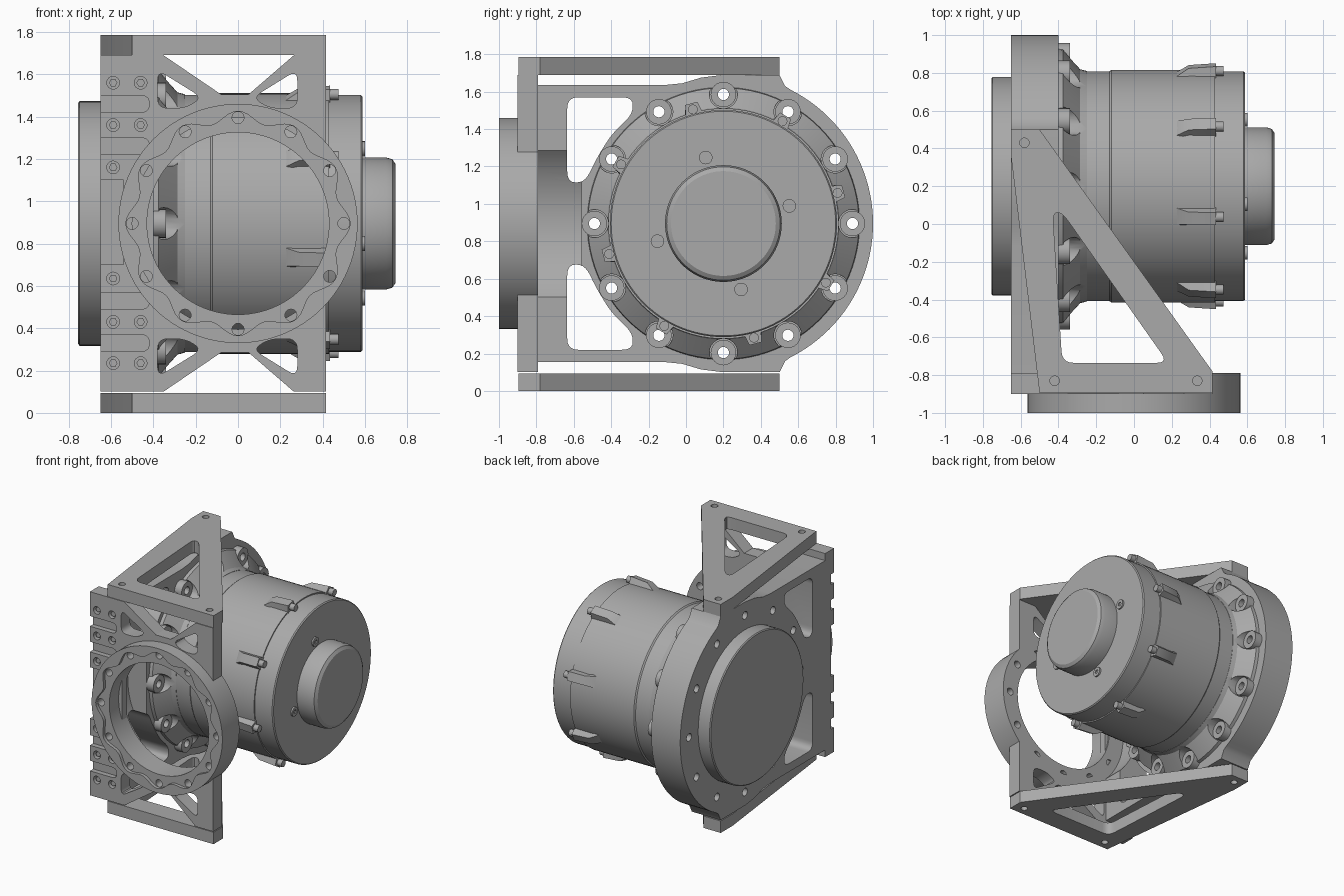
import bpy, bmesh
from math import sin, cos, pi, radians
from mathutils import Vector

cube = bpy.data.objects.get("Cube")
if cube:
    bpy.data.objects.remove(cube)

CY, CZ = 0.2, 0.895          # motor axis position
grey = bpy.data.materials.new("metal_grey")
grey.use_nodes = True
COLOUR = (0.4, 0.4, 0.4, 1)
grey.diffuse_color = COLOUR
grey.node_tree.nodes["Principled BSDF"].inputs["Base Color"].default_value = COLOUR


def circle(cx, cy, r, n=24, wave=0):
    """Circle points, optionally with twelve waves."""
    pts = []
    for i in range(n):
        a = 2 * pi * i / n
        rr = r + wave * cos(12 * a)
        pts.append((cx + rr * cos(a), cy + rr * sin(a)))
    return pts


def ring_of(cx, cy, r, count, start=0):
    return [(cx + r * cos(radians(start) + 2 * pi * i / count),
             cy + r * sin(radians(start) + 2 * pi * i / count)) for i in range(count)]


def rounded(pts, r, steps=5):
    """Polygon with its corners rounded off."""
    out = []
    for i, p in enumerate(pts):
        p, a, b = Vector(p), Vector(pts[i - 1]), Vector(pts[(i + 1) % len(pts)])
        s = p + (a - p).normalized() * min(r, (a - p).length * 0.45)
        e = p + (b - p).normalized() * min(r, (b - p).length * 0.45)
        for k in range(steps + 1):
            t = k / steps
            out.append(tuple(s * (1 - t) ** 2 + p * 2 * t * (1 - t) + e * t * t))
    return out


def flip(pts):
    """Mirror the second coordinate in the middle height."""
    return [(u, 2 * CZ - v) for u, v in pts]


def place(axis, u, v, d):
    return {"x": (d, u, v), "y": (u, d, v), "z": (u, v, d)}[axis]


def make(name, bm):
    bmesh.ops.recalc_face_normals(bm, faces=bm.faces)
    mesh = bpy.data.meshes.new(name)
    bm.to_mesh(mesh)
    bm.free()
    mesh.materials.append(grey)
    ob = bpy.data.objects.new(name, mesh)
    bpy.context.collection.objects.link(ob)
    return ob


def prisms(name, axis, outlines, a, b):
    """Extrude each outline along an axis from a to b, in one object."""
    bm = bmesh.new()
    for pts in outlines:
        lo = [bm.verts.new(place(axis, u, v, a)) for u, v in pts]
        hi = [bm.verts.new(place(axis, u, v, b)) for u, v in pts]
        bm.faces.new(lo)
        bm.faces.new(hi)
        for i in range(len(pts)):
            bm.faces.new((lo[i - 1], lo[i], hi[i], hi[i - 1]))
    return make(name, bm)


def lathe(name, profile, n=96):
    """Turn (x, radius) points around the motor axis."""
    bm = bmesh.new()
    rings = [[bm.verts.new((x, u, v)) for u, v in circle(CY, CZ, r, n)] for x, r in profile]
    bm.faces.new(rings[0])
    bm.faces.new(rings[-1])
    for p, q in zip(rings, rings[1:]):
        for i in range(n):
            bm.faces.new((p[i - 1], p[i], q[i], q[i - 1]))
    return make(name, bm)


def cut(ob, axis, outlines, a, b):
    cutter = prisms("cutter", axis, outlines, a, b)
    mod = ob.modifiers.new("cut", "BOOLEAN")
    mod.operation, mod.solver, mod.object = "DIFFERENCE", "EXACT", cutter
    with bpy.context.temp_override(object=ob, active_object=ob):
        bpy.ops.object.modifier_apply(modifier=mod.name)
    bpy.data.objects.remove(cutter)


# Triangular brackets above and below
tri = [(-.65, .5), (-.5, .5), (.415, -.78), (.415, -.895), (-.5, -.895), (-.65, .35)]
opening = rounded([(-.43, .06), (-.38, .06), (.18, -.735), (-.38, -.735)], .06)
for name, z0, z1 in (("bottom_bracket", 0, .093), ("top_bracket", 1.69, 1.785)):
    ob = prisms(name, "z", [tri], z0, z1)
    holes = [circle(x, y, .025) for x, y in ((-.58, .43), (-.42, -.83), (.335, -.83))]
    cut(ob, "z", [opening] + holes, z0 - .1, z1 + .1)

# Front plate with truss windows
front = prisms("front_plate", "y", [[(-.65, .1), (.415, .1), (.415, 1.69), (-.65, 1.69)]], -.9, -.79)
notch = [(-.36, 1.75), (-.36, 1.695), (-.08, 1.505), (.05, 1.505), (.27, 1.695), (.27, 1.75)]
window = rounded([(.28, 1.62), (.28, 1.44), (.15, 1.44), (.07, 1.49)], .05)
left_window = [(-.1 - u, v) for u, v in window]
cut(front, "y", [f(w) for w in (notch, window, left_window) for f in (list, flip)], -1.1, -.6)
# Recesses between the corner lugs
gaps = [rounded([(-.75, a), (-.42, a), (-.42, b), (-.75, b)], .04)
        for a, b in ((1.42, 1.5), (1.22, 1.3), (.49, .57), (.29, .37))]
gaps.append([(-.75, .7), (-.54, .7), (-.54, 1.1), (-.75, 1.1)])
cut(front, "y", gaps, -1, -.855)
cut(front, "y", [circle(0, CZ, .5, 64)], -1, -.7)
bolts = [(x, z) for z in (1.56, 1.36, .43, .235) for x in (-.59, -.46)] + [(-.59, 1.16), (-.59, .635)]
cut(front, "y", [circle(x, z, .03, 16) for x, z in bolts], -1, -.86)
prisms("lug_bolts", "y", [circle(x, z, .02, 6) for x, z in bolts], -.885, -.85)

# Front mounting ring with a scalloped recess and twelve holes
ring = prisms("front_ring", "y", [circle(0, CZ, .565, 96)], -1, -.79)
cut(ring, "y", [circle(0, CZ, .505, 144, .025)], -1.1, -.975)
cut(ring, "y", [circle(0, CZ, .43, 96)], -1.2, -.6)
cut(ring, "y", [circle(x, z, .028, 20) for x, z in ring_of(0, CZ, .5, 12)], -1.2, -.6)

# Side plate carrying the motor flange
upper = [(-.86, 1.635), (-.12, 1.635), (-.02, 1.645), (.08, 1.675), (.2, 1.69), (.5, 1.69), (.53, 1.63)]
arc = [(CY + .8 * cos(radians(a)), CZ + .8 * sin(radians(a))) for a in range(63, -64, -3)]
side = prisms("side_plate", "x", [upper + arc + flip(upper)[::-1]], -.65, -.4)
win = rounded([(-.635, 1.57), (-.635, 1.115), (-.54, 1.115), (-.48, 1.24), (-.4, 1.37),
               (-.285, 1.48), (-.285, 1.57)], .06)
cut(side, "x", [win, flip(win)], -.8, -.2)
cut(side, "y", [circle(0, CZ, .56, 96)], -.8, -.56)
holes = ring_of(CY, CZ, .69, 12)
cut(side, "x", [circle(y, z, .03, 20) for y, z in holes], -.8, -.2)

# Gearbox cone with spot-faced bolt seats
cone = lathe("gearbox_cone", [(-.41, .73), (-.375, .725), (-.285, .62), (-.25, .61)])
cut(cone, "x", [circle(y, z, .075) for y, z in holes], -.372, -.1)
cut(cone, "x", [circle(y, z, .03, 20) for y, z in holes], -.6, -.1)
seats = prisms("bolt_seats", "x", [circle(y, z, .068) for y, z in holes], -.41, -.34)
cut(seats, "x", [circle(y, z, .03, 20) for y, z in holes], -.6, -.1)

# Output boss, motor body, end cap and encoder cover
lathe("output_boss", [(-.755, .57), (-.748, .578), (-.64, .578)])
lathe("motor_body", [(-.29, .608), (-.13, .608), (-.12, .616), (.43, .616)])
lathe("end_cap", [(.425, .607), (.58, .607), (.588, .6)])
lathe("encoder_cover", [(.58, .312), (.7, .312), (.73, .303), (.745, .28)])

# Lugs and screws around the motor body
bm = bmesh.new()
for i in range(8):
    a = radians(15 + 45 * i)
    out, tan = Vector((0, cos(a), sin(a))), Vector((0, -sin(a), cos(a)))
    base = Vector((0, CY, CZ))
    ends = []
    for x, w, h in ((.22, .06, .61), (.29, .045, .655), (.435, .045, .665)):
        ends.append([bm.verts.new(base + Vector((x, 0, 0)) + out * r + tan * s)
                     for r, s in ((.56, -w - .01), (.56, w + .01), (h, w * .75), (h, -w * .75))])
    bm.faces.new(ends[0])
    bm.faces.new(ends[-1])
    for p, q in zip(ends, ends[1:]):
        for k in range(4):
            bm.faces.new((p[k - 1], p[k], q[k], q[k - 1]))
make("motor_lugs", bm)
prisms("lug_screws", "x", [circle(y, z, .026, 16) for y, z in ring_of(CY, CZ, .632, 8, 15)], .42, .475)
caps = prisms("cap_screws", "x", [circle(y, z, .036, 20) for y, z in ring_of(CY, CZ, .365, 4, 15)], .58, .6)
cut(caps, "x", [circle(y, z, .016, 6) for y, z in ring_of(CY, CZ, .365, 4, 15)], .592, .7)

# Smooth shading with sharp edges kept
for ob in bpy.context.collection.objects:
    if ob.type == "MESH" and grey.name in ob.data.materials:
        with bpy.context.temp_override(object=ob, active_object=ob, selected_objects=[ob],
                                       selected_editable_objects=[ob]):
            bpy.ops.object.shade_smooth_by_angle(angle=radians(30))
